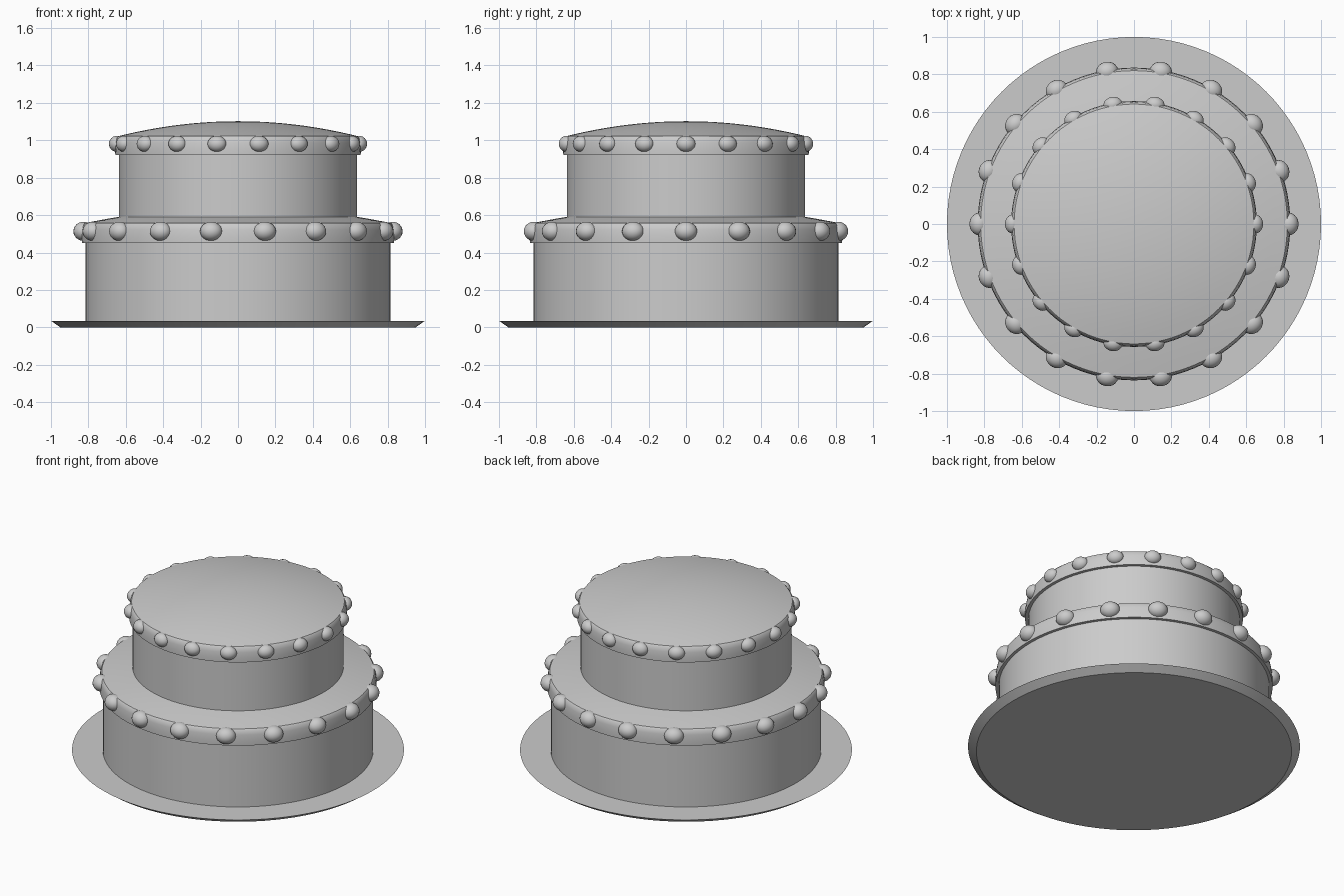
import bpy, bmesh, math

if "Cube" in bpy.data.objects:
    bpy.data.objects.remove(bpy.data.objects["Cube"])

SEG = 96


def lathe(name, profile):
    """Spin a list of (radius, z) points around the z axis."""
    bm = bmesh.new()
    verts = [bm.verts.new((r, 0, z)) for r, z in profile]
    edges = [bm.edges.new(pair) for pair in zip(verts, verts[1:])]
    bmesh.ops.spin(bm, geom=verts + edges, axis=(0, 0, 1), cent=(0, 0, 0),
                   angle=2 * math.pi, steps=SEG, use_merge=True)
    bmesh.ops.remove_doubles(bm, verts=bm.verts[:], dist=1e-5)
    bmesh.ops.recalc_face_normals(bm, faces=bm.faces[:])
    return finish(name, bm)


def finish(name, bm):
    mesh = bpy.data.meshes.new(name)
    bm.to_mesh(mesh)
    bm.free()
    obj = bpy.data.objects.new(name, mesh)
    bpy.context.collection.objects.link(obj)
    bpy.ops.object.select_all(action='DESELECT')
    obj.select_set(True)
    bpy.context.view_layer.objects.active = obj
    bpy.ops.object.shade_smooth_by_angle(angle=math.radians(35))
    return obj


def tier(name, radius, z0, z_band, z_rim, dome, bead):
    # sponge wall
    lathe(name + "_tier", [(0, z0), (radius, z0), (radius, z_band + 0.03), (0, z_band + 0.03)])
    # icing band with a shallow domed top
    top_r = radius + 0.005
    cap = [(radius - 0.005, z_band), (radius + 0.020, z_band),
           (radius + 0.021, z_band + 0.03), (radius + 0.018, z_rim - 0.035),
           (radius + 0.013, z_rim - 0.01), (top_r, z_rim)]
    steps = 12
    for i in range(1, steps + 1):
        t = 1 - i / steps
        cap.append((top_r * t, z_rim + dome * (1 - t * t)))
    lathe(name + "_icing", cap)
    # piped beads around the band
    for i in range(18):
        a = i * math.tau / 18
        ring = radius + 0.012
        bm = bmesh.new()
        bmesh.ops.create_uvsphere(bm, u_segments=20, v_segments=12, radius=1)
        obj = finish(f"{name}_bead_{i + 1}", bm)
        obj.scale = bead
        obj.rotation_euler.z = a
        obj.location = (ring * math.cos(a), ring * math.sin(a), (z_band + z_rim) / 2 + 0.009)


# cake board with undercut rim
lathe("cake_board", [(0, 0), (0.95, 0), (1.0, 0.035), (0, 0.035)])

tier("lower", 0.815, 0.035, 0.452, 0.557, 0.085, (0.053, 0.060, 0.051))
tier("upper", 0.636, 0.56, 0.922, 1.022, 0.080, (0.042, 0.051, 0.043))
